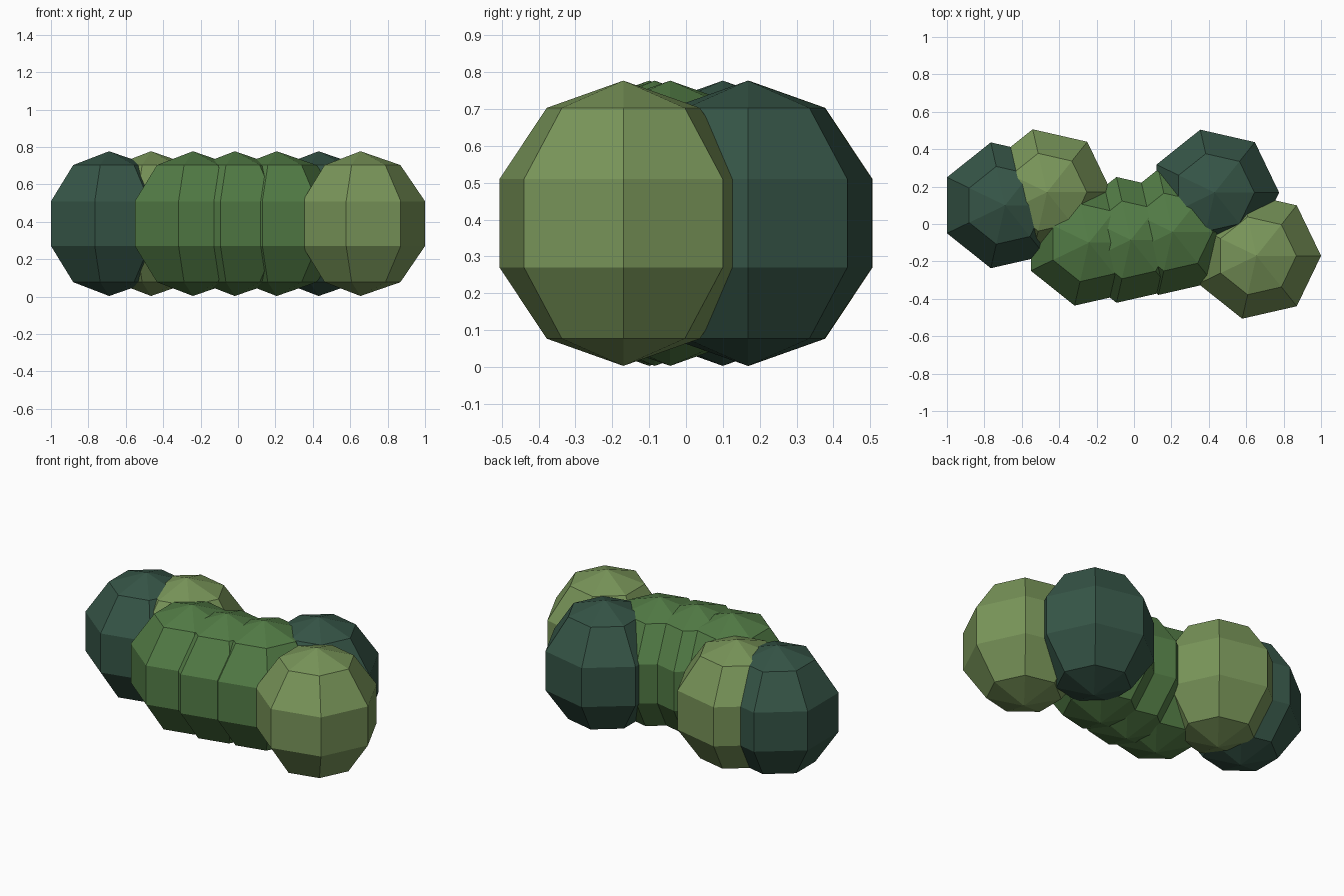
import bpy, bmesh
from math import sin, cos, pi

if "Cube" in bpy.data.objects:
    bpy.data.objects.remove(bpy.data.objects["Cube"])

SIDES, BANDS = 7, 5
RZ = 0.387                      # pole half height
RXY = 0.345 / cos(pi / 10)      # widest rings have radius 0.345


def material(name, rgb):
    m = bpy.data.materials.new(name)
    m.diffuse_color = (*rgb, 1)
    m.use_nodes = True
    m.node_tree.nodes["Principled BSDF"].inputs["Base Color"].default_value = m.diffuse_color
    return m


def leaf_ball(name, x, y, mat):
    """Faceted seven-sided ball standing on the ground."""
    bm = bmesh.new()
    top = bm.verts.new((0, 0, RZ))
    bottom = bm.verts.new((0, 0, -RZ))
    rings = []
    for k in range(1, BANDS):
        lat = pi / 2 - k * pi / BANDS
        rings.append([bm.verts.new((RXY * cos(lat) * cos(2 * pi * i / SIDES),
                                    RXY * cos(lat) * sin(2 * pi * i / SIDES),
                                    RZ * sin(lat))) for i in range(SIDES)])
    for i in range(SIDES):
        j = (i + 1) % SIDES
        bm.faces.new((top, rings[0][i], rings[0][j]))
        bm.faces.new((bottom, rings[-1][j], rings[-1][i]))
        for a, b in zip(rings, rings[1:]):
            bm.faces.new((a[i], b[i], b[j], a[j]))
    bmesh.ops.recalc_face_normals(bm, faces=bm.faces)
    mesh = bpy.data.meshes.new(name)
    bm.to_mesh(mesh)
    bm.free()
    mesh.materials.append(mat)
    ob = bpy.data.objects.new(name, mesh)
    ob.location = (x, y, 0.39)
    bpy.context.collection.objects.link(ob)


dark = material("dark_leaf", (0.036, 0.09, 0.062))
mid = material("mid_leaf", (0.085, 0.2, 0.06))
light = material("light_leaf", (0.19, 0.3, 0.1))

# Evenly spaced row of foliage balls, wandering front and back
row = [(0.10, dark), (0.17, light), (-0.10, mid), (-0.085, mid),
       (-0.043, mid), (0.168, dark), (-0.17, light)]
for n, (y, mat) in enumerate(row):
    leaf_ball(f"hedge_ball_{n + 1}", -0.689 + 0.224 * n, y, mat)
